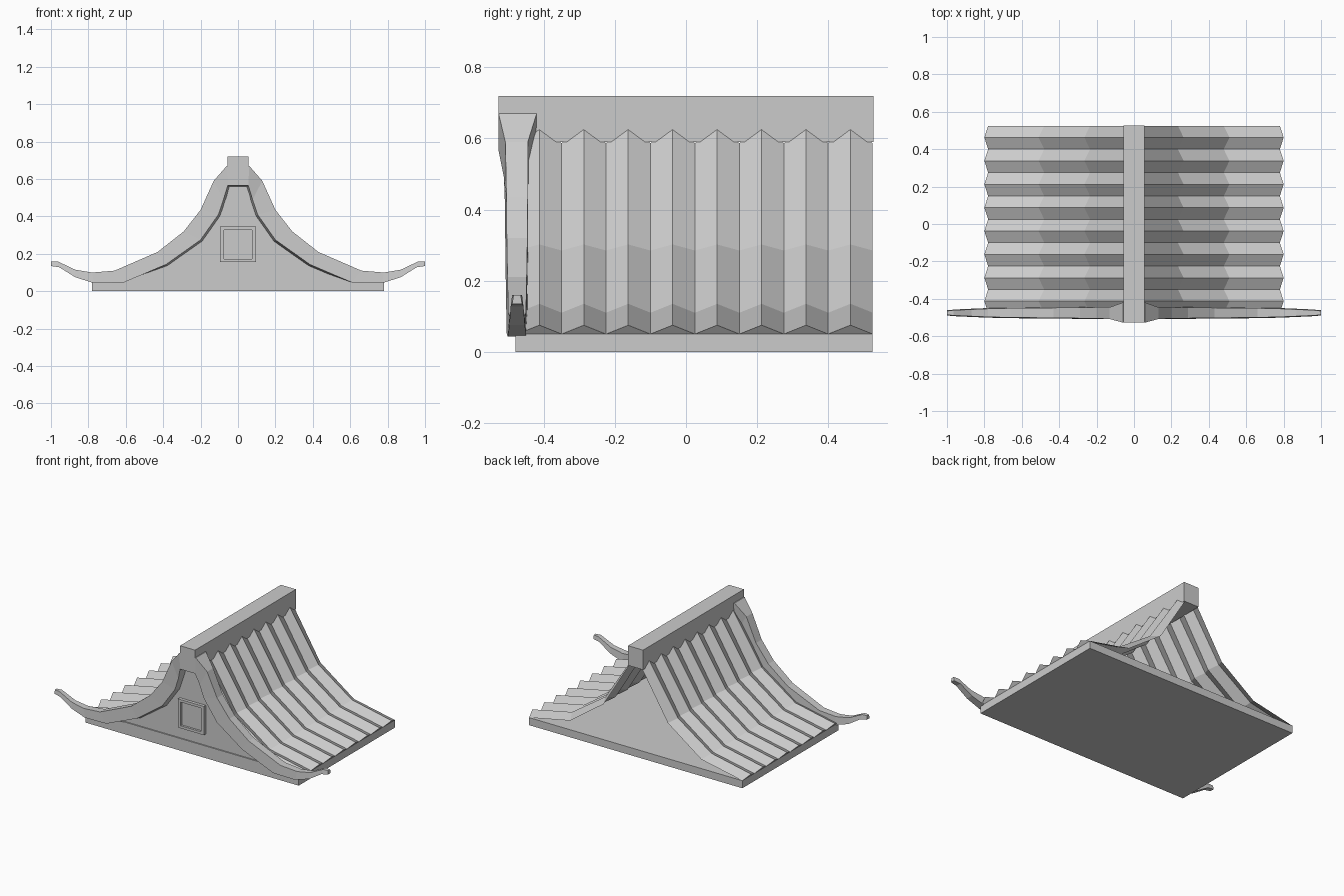
import bpy, bmesh


def make(name, verts, faces):
    me = bpy.data.meshes.new(name)
    me.from_pydata(verts, [], faces)
    bm = bmesh.new()
    bm.from_mesh(me)
    bmesh.ops.remove_doubles(bm, verts=bm.verts, dist=1e-5)
    bmesh.ops.recalc_face_normals(bm, faces=bm.faces)
    bm.to_mesh(me)
    bm.free()
    ob = bpy.data.objects.new(name, me)
    bpy.context.collection.objects.link(ob)
    return ob


def box(name, x, y, z):
    v = [(a, b, c) for a in x for b in y for c in z]
    return make(name, v, [(0, 1, 3, 2), (4, 6, 7, 5), (0, 4, 5, 1),
                          (2, 3, 7, 6), (0, 2, 6, 4), (1, 5, 7, 3)])


def prism(name, outline, y0, y1):
    n = len(outline)
    v = [(x, y, z) for y in (y0, y1) for x, z in outline]
    f = [tuple(range(n)), tuple(range(2 * n - 1, n - 1, -1))]
    f += [(i, (i + 1) % n, n + (i + 1) % n, n + i) for i in range(n)]
    return make(name, v, f)


# Floor slab and ridge beam
box("base", (-0.78, 0.78), (-0.48, 0.525), (0, 0.05))
box("ridge_beam", (-0.055, 0.055), (-0.527, 0.527), (0.59, 0.72))

# Pleated roof sheets, open at the back
valley = [(0.05, 0.587), (0.235, 0.285), (0.48, 0.11), (0.78, 0.05)]
crest = [(0.05, 0.633), (0.265, 0.302), (0.51, 0.135), (0.80, 0.075)]
for side, label in ((1, "right"), (-1, "left")):
    verts, faces = [], []
    for i in range(17):
        y = -0.475 + i * 0.0625
        verts += [(side * x, y, z) for x, z in (crest if i % 2 else valley)]
    for i in range(16):
        for j in range(3):
            a = i * 4 + j
            faces.append((a, a + 4, a + 5, a + 1))
    for i in range(0, 16, 2):  # triangular eave ends
        faces.append((i * 4 + 3, i * 4 + 7, i * 4 + 11))
    ob = make("roof_" + label, verts, faces)
    # outward normals on the open sheet
    if sum(p.normal.z for p in ob.data.polygons) < 0:
        ob.data.flip_normals()

# Front gable wall with a low sill strip
half = [(0.76, 0.05), (0.48, 0.105), (0.235, 0.28), (0.05, 0.59)]
prism("gable_wall", half + [(-x, z) for x, z in reversed(half)], -0.472, -0.455)
prism("gable_sill", [(-0.62, 0.05), (0.62, 0.05), (0.50, 0.08), (-0.50, 0.08)],
      -0.48, -0.465)

# Square window: frame ring and recessed pane
for name, x, z in (("left", (-0.095, -0.075), (0.155, 0.345)),
                   ("right", (0.075, 0.095), (0.155, 0.345)),
                   ("bottom", (-0.075, 0.075), (0.155, 0.172)),
                   ("top", (-0.075, 0.075), (0.328, 0.345))):
    box("window_frame_" + name, x, (-0.492, -0.465), z)
box("window_pane", (-0.076, 0.076), (-0.478, -0.465), (0.171, 0.329))

# Curved bargeboard: outer x,z / inner x,z / front y / back y / inner bevel
stations = [
    (0.00, 0.670, 0.00, 0.565, -0.527, -0.420, 0.015),
    (0.06, 0.670, 0.055, 0.565, -0.527, -0.420, 0.015),
    (0.13, 0.590, 0.078, 0.490, -0.508, -0.445, 0.015),
    (0.20, 0.435, 0.105, 0.410, -0.505, -0.445, 0.016),
    (0.29, 0.320, 0.200, 0.275, -0.504, -0.446, 0.016),
    (0.43, 0.210, 0.385, 0.143, -0.502, -0.448, 0.014),
    (0.66, 0.110, 0.610, 0.047, -0.500, -0.450, 0.0),
    (0.78, 0.100, 0.770, 0.043, -0.497, -0.453, 0.0),
    (0.87, 0.115, 0.870, 0.075, -0.493, -0.457, 0.0),
    (0.965, 0.160, 0.955, 0.128, -0.489, -0.461, 0.0),
    (1.00, 0.160, 1.000, 0.135, -0.485, -0.465, 0.0)]
rings = []
for ox, oz, ix, iz, yf, yb, d in stations:
    w = 0.004 if ox > 0.06 else 0  # inner edge slightly thicker
    bx = max(ix - d, 0)
    rings.append([(ox, yf, oz), (ox, yb, oz),
                  (bx, yb + w, iz - d * 0.8), (ix, yf - w, iz)])
rings = [[(-x, y, z) for x, y, z in r] for r in reversed(rings)] + rings[1:]
verts = [p for r in rings for p in r]
faces = [(0, 1, 2, 3), tuple(len(verts) - k for k in (1, 2, 3, 4))]
for i in range(len(rings) - 1):
    for j in range(4):
        k = (j + 1) % 4
        faces.append((i * 4 + j, i * 4 + k, i * 4 + 4 + k, i * 4 + 4 + j))
make("bargeboard", verts, faces)
